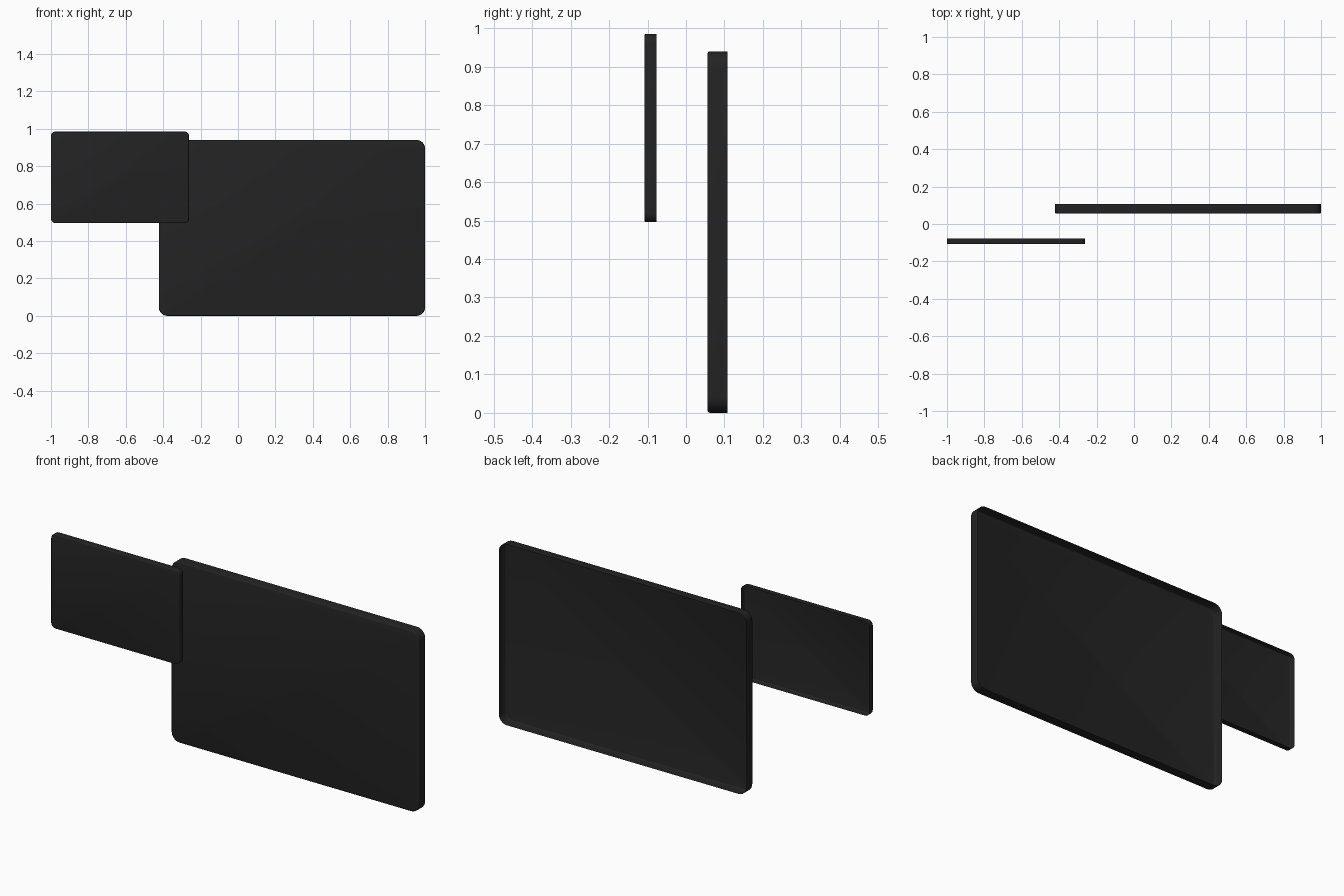
import bpy, bmesh, math

if "Cube" in bpy.data.objects:
    bpy.data.objects.remove(bpy.data.objects["Cube"])

dark = bpy.data.materials.new("charcoal")
dark.diffuse_color = (0.017, 0.017, 0.017, 1)
dark.use_nodes = True
dark.node_tree.nodes["Principled BSDF"].inputs["Base Color"].default_value = dark.diffuse_color


def outline(x0, x1, z0, z1, r, inset, seg=6):
    """Rounded rectangle in the XZ plane, shrunk by inset."""
    pts = []
    corners = [(x1 - r, z0 + r, -90), (x1 - r, z1 - r, 0),
               (x0 + r, z1 - r, 90), (x0 + r, z0 + r, 180)]
    for cx, cz, start in corners:
        for i in range(seg + 1):
            a = math.radians(start + 90 * i / seg)
            pts.append((cx + (r - inset) * math.cos(a),
                        cz + (r - inset) * math.sin(a)))
    return pts


def panel(name, x0, x1, z0, z1, front, back, r, b):
    """Thin shell, open at the back, with a softened front rim."""
    bm = bmesh.new()
    steps = 3
    levels = []
    for i in range(steps + 1):
        a = math.pi / 2 * i / steps
        levels.append((front + b * (1 - math.cos(a)), b * (1 - math.sin(a))))
    levels.append((back, 0))
    rings = [[bm.verts.new((x, y, z)) for x, z in outline(x0, x1, z0, z1, r, ins)]
             for y, ins in levels]
    bm.faces.new(rings[0])
    for p, q in zip(rings, rings[1:]):
        n = len(p)
        for i in range(n):
            j = (i + 1) % n
            bm.faces.new((p[j], p[i], q[i], q[j]))
    me = bpy.data.meshes.new(name)
    bm.to_mesh(me)
    bm.free()
    me.materials.append(dark)
    ob = bpy.data.objects.new(name, me)
    bpy.context.collection.objects.link(ob)
    bpy.ops.object.select_all(action='DESELECT')
    ob.select_set(True)
    bpy.context.view_layer.objects.active = ob
    bpy.ops.object.shade_smooth_by_angle(angle=math.radians(35))


# Large rear panel and small front panel
panel("large_panel", -0.423, 1.0, 0.0, 0.94, 0.056, 0.108, 0.045, 0.006)
panel("small_panel", -1.0, -0.262, 0.496, 0.985, -0.108, -0.077, 0.024, 0.004)
